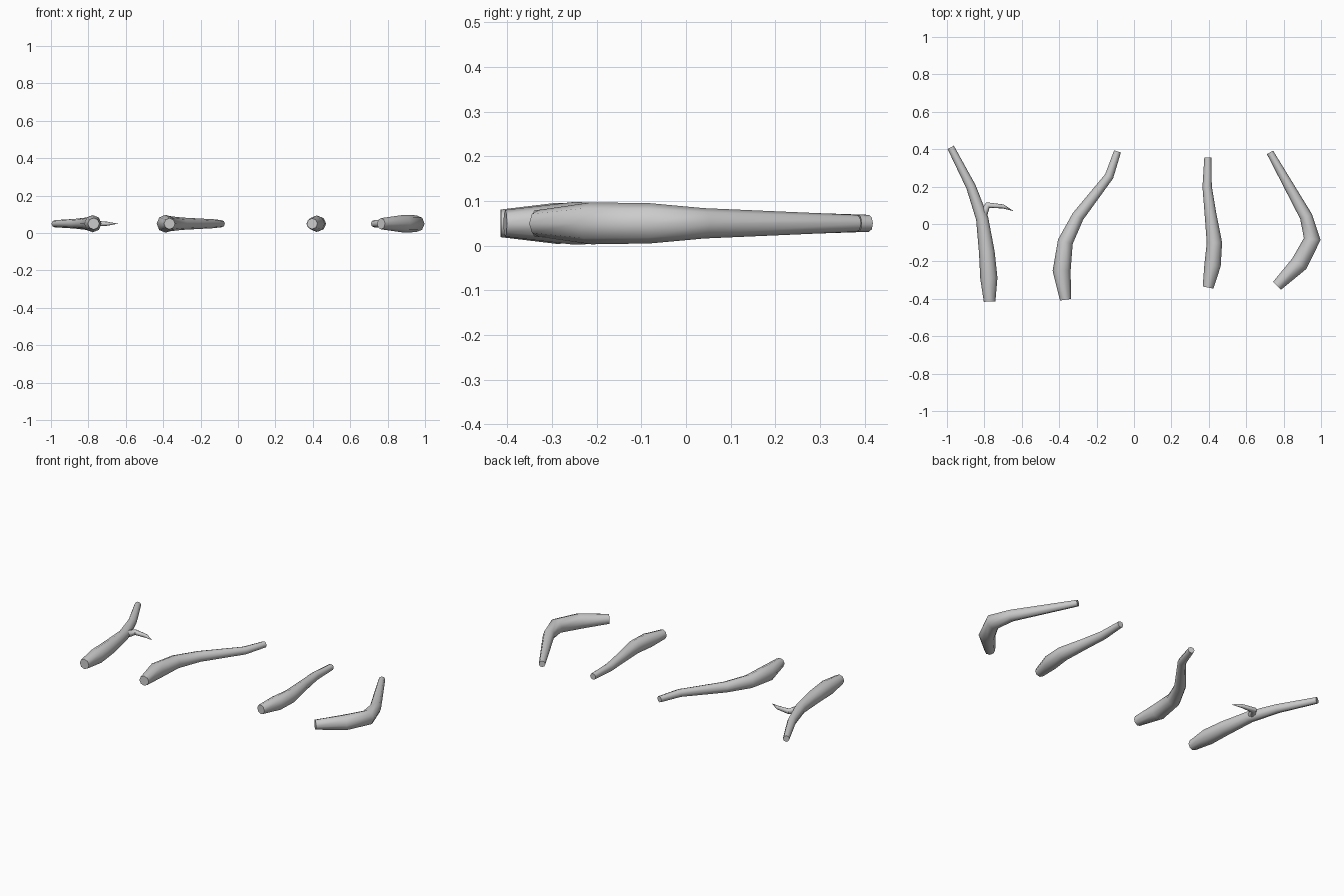
import bpy, bmesh, math
from mathutils import Vector

if "Cube" in bpy.data.objects:
    bpy.data.objects.remove(bpy.data.objects["Cube"])

SIDES = 8
HEIGHT = 0.05  # all sticks lie with their core at this height


def limb(name, rings):
    """Tapered tube lofted through (x, y, radius) rings; radius 0 makes a point."""
    bm = bmesh.new()
    pts = [Vector((x, y, HEIGHT)) for x, y, r in rings]
    loops = []
    for i, (x, y, r) in enumerate(rings):
        t = Vector((0, 0, 0))
        if i > 0:
            t += (pts[i] - pts[i - 1]).normalized()
        if i < len(pts) - 1:
            t += (pts[i + 1] - pts[i]).normalized()
        t.normalize()
        side = Vector((t.y, -t.x, 0))
        if r == 0:
            loops.append([bm.verts.new(pts[i])])
            continue
        ring = []
        for k in range(SIDES):
            a = 2 * math.pi * k / SIDES
            ring.append(bm.verts.new(pts[i] + side * math.cos(a) * r
                                     + Vector((0, 0, math.sin(a) * r))))
        loops.append(ring)
    for a, b in zip(loops, loops[1:]):
        for k in range(SIDES):
            n = (k + 1) % SIDES
            if len(b) == 1:
                bm.faces.new((a[k], a[n], b[0]))
            else:
                bm.faces.new((a[k], a[n], b[n], b[k]))
    for end in (loops[0], loops[-1]):
        if len(end) > 1:
            bm.faces.new(end)
    bmesh.ops.recalc_face_normals(bm, faces=bm.faces)
    mesh = bpy.data.meshes.new(name)
    bm.to_mesh(mesh)
    bm.free()
    ob = bpy.data.objects.new(name, mesh)
    bpy.context.collection.objects.link(ob)
    bpy.ops.object.select_all(action='DESELECT')
    ob.select_set(True)
    bpy.context.view_layer.objects.active = ob
    bpy.ops.object.shade_smooth_by_angle(angle=math.radians(50))
    return ob


# Long stick with a side twig
limb("forked_stick", [(-0.772, -0.415, .031), (-0.776, -0.29, .046), (-0.787, -0.15, .042),
                      (-0.812, 0.03, .033), (-0.872, 0.20, .026), (-0.98, 0.41, .019)])
limb("side_twig", [(-0.82, 0.02, .022), (-0.803, 0.06, .022), (-0.781, 0.101, .017),
                   (-0.70, 0.094, .011), (-0.642, 0.068, 0)])

# Wavy stick
limb("wavy_stick", [(-0.366, -0.405, .03), (-0.387, -0.25, .048), (-0.367, -0.095, .041),
                    (-0.30, 0.04, .033), (-0.133, 0.255, .024), (-0.088, 0.388, .019)])

# Short, nearly straight stick
limb("short_stick", [(0.396, -0.34, .029), (0.42, -0.22, .044), (0.43, -0.10, .041),
                     (0.408, 0.06, .031), (0.391, 0.20, .025), (0.395, 0.355, .019)])

# Crooked stick
limb("crooked_stick", [(0.765, -0.33, .03), (0.884, -0.212, .047), (0.953, -0.08, .045),
                       (0.92, 0.04, .034), (0.727, 0.383, .019)])
